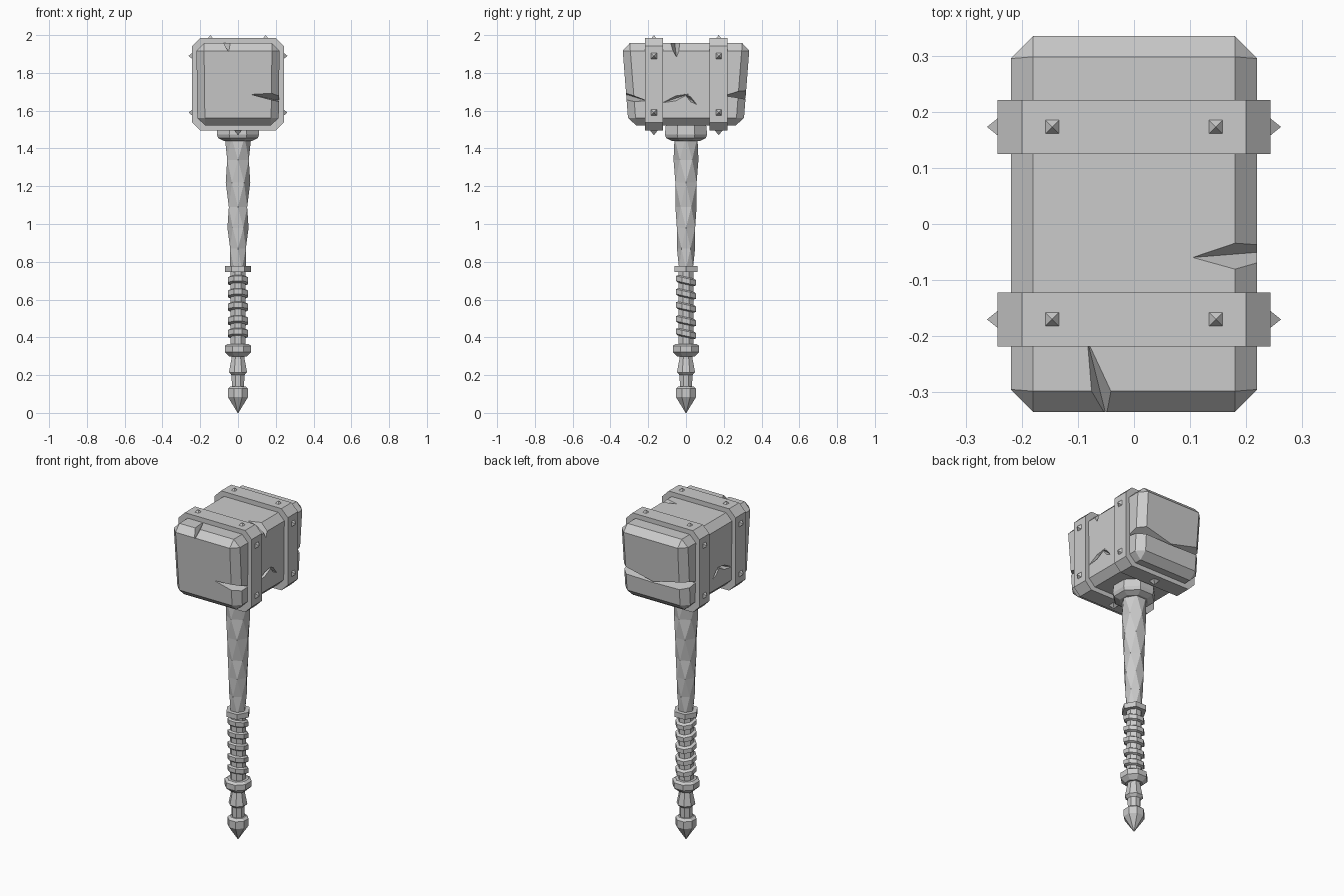
import bpy, bmesh
from math import sin, cos, pi
from mathutils import Vector

if "Cube" in bpy.data.objects:
    bpy.data.objects.remove(bpy.data.objects["Cube"])


def finish(name, bm):
    bmesh.ops.recalc_face_normals(bm, faces=bm.faces[:])
    me = bpy.data.meshes.new(name)
    bm.to_mesh(me)
    bm.free()
    ob = bpy.data.objects.new(name, me)
    bpy.context.collection.objects.link(ob)
    return ob


def lathe(name, rings, sides, twist=0.0, phase=0.0, tilt=0.0):
    """Faceted turned part from (z, radius) rings; twist staggers the rings."""
    bm = bmesh.new()
    loops = []
    for k, (z, r) in enumerate(rings):
        angles = [2 * pi * i / sides + phase + twist * k for i in range(sides)]
        loops.append([bm.verts.new((r * cos(a), r * sin(a), z + tilt * r * sin(a)))
                      for a in angles])
    for a, b in zip(loops, loops[1:]):
        for i in range(sides):
            j = (i + 1) % sides
            if twist:
                bm.faces.new((a[i], a[j], b[i]))
                bm.faces.new((a[j], b[j], b[i]))
            else:
                bm.faces.new((a[i], a[j], b[j], b[i]))
    bm.faces.new(loops[0])
    bm.faces.new(loops[-1])
    return finish(name, bm)


def octagonal(name, rings, **kw):
    """Eight-sided turned part, radii measured to the flats."""
    return lathe(name, [(z, r / cos(pi / 8)) for z, r in rings], 8, phase=pi / 8, **kw)


def cut(target, points):
    """Carve the convex hull of the points out of the target."""
    bm = bmesh.new()
    bmesh.ops.convex_hull(bm, input=[bm.verts.new(p) for p in points])
    cutter = finish("crack_cutter", bm)
    cutter.hide_render = True
    mod = target.modifiers.new("crack", 'BOOLEAN')
    mod.operation, mod.solver, mod.object = 'DIFFERENCE', 'EXACT', cutter
    bpy.context.view_layer.objects.active = target
    bpy.ops.object.modifier_apply(modifier=mod.name)
    bpy.data.objects.remove(cutter)


def stud(location, normal):
    bm = bmesh.new()
    bmesh.ops.create_cone(bm, segments=4, cap_ends=True, radius1=0.034, radius2=0, depth=0.03)
    for v in bm.verts:
        x, y = v.co.x, v.co.y
        v.co.x, v.co.y = (x - y) * 0.7071, (x + y) * 0.7071
    rot = Vector((0, 0, 1)).rotation_difference(Vector(normal))
    for v in bm.verts:
        v.co = rot @ v.co + Vector(location)
    # square the base to the band whichever way the cone started
    finish("stud", bm)


# Stone head: chamfered block, shorter towards the bottom
bm = bmesh.new()
bmesh.ops.create_cube(bm, size=2)
for v in bm.verts:
    top = v.co.z > 0
    v.co = (v.co.x * (0.22 if top else 0.215), v.co.y * (0.338 if top else 0.304),
            1.957 if top else 1.522)
bmesh.ops.bevel(bm, geom=bm.edges[:], offset=0.04, segments=1, affect='EDGES')
head = finish("head", bm)

# Cracks and chips: front corner, back face, top edge, top front
cut(head, [(0.05, -0.33, 1.69), (0.225, -0.2, 1.65), (0.3, -0.4, 1.73), (0.3, -0.4, 1.62)])
for s in (-1, 1):
    cut(head, [(-s * 0.05, 0.325, 1.655), (s * 0.225, 0.2, 1.68),
               (s * 0.3, 0.4, 1.76), (s * 0.3, 0.4, 1.65)])
cut(head, [(0.1, -0.06, 1.96), (0.225, -0.05, 1.88), (0.3, 0.04, 2.04), (0.3, -0.16, 2.04)])
cut(head, [(-0.085, -0.2, 1.96), (-0.05, -0.34, 1.91), (-0.1, -0.42, 2.03), (0.06, -0.42, 2.03)])

# Zigzag cracks on both flanks
for s in (-1, 1):
    for (y0, z0), (y1, z1) in (((-0.13, 1.64), (0.02, 1.69)), ((-0.01, 1.69), (0.06, 1.63))):
        ym, zm = (y0 + y1) / 2, (z0 + z1) / 2
        cut(head, [(s * 0.219, y0, z0), (s * 0.219, y1, z1), (s * 0.19, ym, zm),
                   (s * 0.24, ym, zm + 0.025), (s * 0.24, ym, zm - 0.025)])

# Metal bands with pyramid studs
for yc in (-0.17, 0.173):
    bm = bmesh.new()
    outline = [(x * sx, 1.74 + z * sz) for sx, sz, flip in
               ((1, 1, 0), (-1, 1, 1), (-1, -1, 0), (1, -1, 1))
               for x, z in (((0.2, 0.245), (0.243, 0.202)) if flip else
                            ((0.243, 0.202), (0.2, 0.245)))]
    face = bm.faces.new([bm.verts.new((x, yc - 0.048, z)) for x, z in outline])
    ext = bmesh.ops.extrude_face_region(bm, geom=[face], use_keep_orig=True)
    bmesh.ops.translate(bm, vec=(0, 0.096, 0),
                        verts=[g for g in ext["geom"] if isinstance(g, bmesh.types.BMVert)])
    finish("band", bm)
    for s in (-1, 1):
        stud((s * 0.146, yc, 1.985), (0, 0, 1))
        for z in (1.89, 1.59):
            stud((s * 0.247, yc, z), (s, 0, 0))
    stud((0, yc, 1.485), (0, 0, -1))

# Collar below the head
octagonal("collar", [(1.54, 0.105), (1.475, 0.112), (1.455, 0.105), (1.44, 0.075)])

# Faceted shaft of staggered hexagons
lathe("shaft", [(1.46, 0.07), (1.34, 0.066), (1.22, 0.065), (1.09, 0.056),
                (0.98, 0.056), (0.87, 0.048), (0.76, 0.042)], 6, twist=pi / 6)

# Grip with slanted leather wraps between two rings
lathe("upper_ring", [(0.746, 0.07), (0.777, 0.07)], 6)
octagonal("grip", [(0.34, 0.04), (0.76, 0.04)])
for z in (0.70, 0.63, 0.56, 0.487, 0.42):
    octagonal("wrap", [(z - 0.02, 0.042), (z - 0.013, 0.054), (z + 0.013, 0.054),
                       (z + 0.02, 0.042)], tilt=-0.22)
octagonal("guard", [(0.298, 0.045), (0.322, 0.07), (0.355, 0.07), (0.366, 0.055)])

# Lower neck and pointed pommel
octagonal("neck", [(0.31, 0.034), (0.285, 0.035), (0.215, 0.048), (0.2, 0.034), (0.13, 0.032)])
octagonal("pommel", [(0.14, 0.04), (0.128, 0.054), (0.085, 0.054), (0.0, 0.002)])
